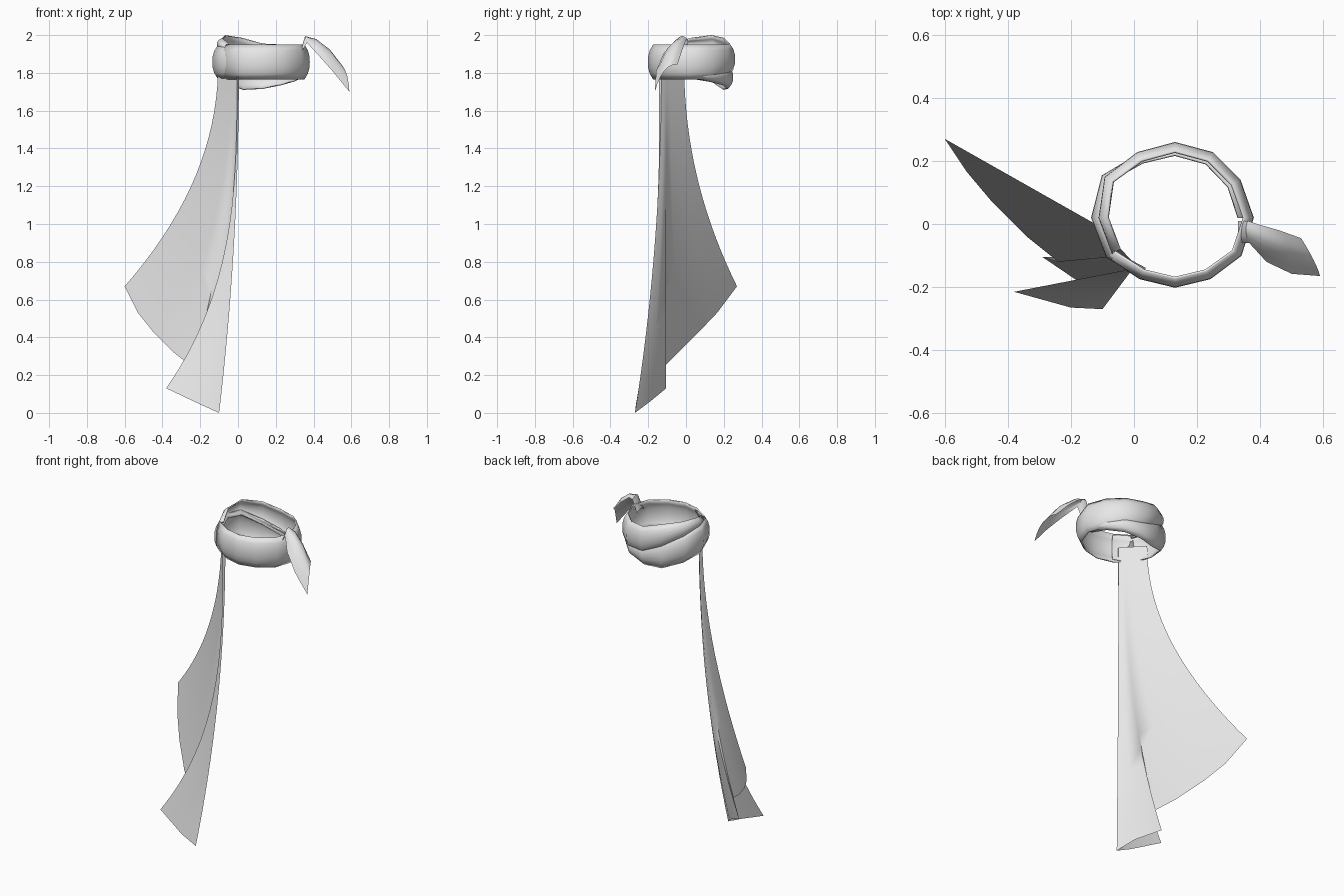
import bpy, bmesh, math
from mathutils import Vector

cube = bpy.data.objects.get("Cube")
if cube:
    bpy.data.objects.remove(cube, do_unlink=True)

cloth = bpy.data.materials.new("grey_cloth")
cloth.use_nodes = True
GREY = (0.8, 0.8, 0.8, 1)
cloth.diffuse_color = GREY
cloth.node_tree.nodes["Principled BSDF"].inputs["Base Color"].default_value = GREY


def loft(name, rows, thickness=0.0, angle=50):
    """Skin equal-length rows of points into a smooth cloth sheet."""
    bm = bmesh.new()
    grid = [[bm.verts.new(p) for p in row] for row in rows]
    for a, b in zip(grid, grid[1:]):
        for i in range(len(a) - 1):
            bm.faces.new((a[i], b[i], b[i + 1], a[i + 1]))
    mesh = bpy.data.meshes.new(name)
    bm.to_mesh(mesh)
    bm.free()
    mesh.materials.append(cloth)
    obj = bpy.data.objects.new(name, mesh)
    bpy.context.collection.objects.link(obj)
    if thickness:
        mod = obj.modifiers.new("thickness", "SOLIDIFY")
        mod.thickness = thickness
        mod.offset = -1
    bpy.ops.object.select_all(action="DESELECT")
    obj.select_set(True)
    bpy.context.view_layer.objects.active = obj
    bpy.ops.object.shade_smooth_by_angle(angle=math.radians(angle))
    return obj


# Ring outline: radius at every 30 degrees around the waist
CENTRE = Vector((0.13, 0.02, 0))
RADII = [0.25, 0.24, 0.24, 0.24, 0.24, 0.268, 0.262, 0.25, 0.225, 0.222, 0.225, 0.243]


def band(name, stations):
    """Bulging band through (30-degree step, low z, high z, radial offset)."""
    rows = []
    for step, low, high, offset in stations:
        a = math.radians(30 * step)
        out = Vector((math.cos(a), math.sin(a), 0))
        row = []
        for i in range(7):
            t = i / 6
            inset = 0.028 * abs(2 * t - 1) ** 2.5
            p = CENTRE + out * (RADII[step % 12] + offset - inset)
            p.z = low + (high - low) * t
            row.append(p)
        rows.append(row)
    return loft(name, rows, 0.008)


# Main band: across the front, then rising and narrowing over the back
front = [(s, 1.765, 1.95, 0) for s in range(-5, 2)]
band("main_band", front + [(2, 1.78, 1.95, 0), (3, 1.79, 1.955, 0), (4, 1.84, 1.985, 0),
                           (5, 1.90, 2.0, -0.01), (6, 1.92, 1.985, -0.02), (7, 1.92, 1.95, -0.02)])

# Lower band: sags beneath the main band at the back
band("lower_back_band", [(0, 1.77, 1.82, -0.02), (1, 1.755, 1.82, -0.015), (2, 1.735, 1.83, -0.012),
                         (3, 1.715, 1.84, -0.01), (4, 1.71, 1.88, -0.006), (5, 1.75, 1.93, 0),
                         (6, 1.77, 1.945, 0.004), (7, 1.77, 1.945, 0.002), (8, 1.78, 1.94, -0.006)])


def hang(top, end, power, count=18):
    """Hanging line that flares toward its lower end."""
    top, end = Vector(top), Vector(end)
    points = []
    for i in range(count + 1):
        t = i / count
        p = top.lerp(end, t ** power)
        p.z = top.z + (end.z - top.z) * t
        points.append(p)
    return points


# Long drape: back panel, pleat, front fold and front flap, as hem points
TOP_BACK, TOP_FRONT = Vector((-0.105, -0.01, 1.86)), Vector((0.005, -0.13, 1.86))
hem = [((-0.6, 0.27, 0.67), 0, 2.1), ((-0.53, 0.165, 0.53), 0.2, 2.1),
       ((-0.45, 0.07, 0.43), 0.4, 2.1), ((-0.34, -0.04, 0.32), 0.6, 2.1),
       ((-0.24, -0.12, 0.24), 0.75, 2.1), ((-0.29, -0.105, 0.13), 0.8, 2.5),
       ((-0.165, -0.19, 0.06), 0.9, 2.3), ((-0.1, -0.27, 0), 1, 2.1)]
columns = [hang(TOP_BACK.lerp(TOP_FRONT, f), end, p) for end, f, p in hem]
columns += [hang((0, -0.138, 1.86), (-0.2, -0.265, 0.045), 2.6),
            hang((-0.005, -0.142, 1.86), (-0.38, -0.215, 0.13), 3.2)]
loft("long_drape", columns, angle=60)

# Short tail: loops out of the band and falls to the side
back_edge = [(0.33, 0.01, 1.90), (0.36, 0.01, 1.975), (0.39, 0.0, 1.975), (0.46, -0.02, 1.92), (0.53, -0.045, 1.845)]
ridge = [(0.33, -0.03, 1.91), (0.355, -0.025, 1.995), (0.42, -0.055, 1.97), (0.495, -0.085, 1.91), (0.57, -0.115, 1.81)]
front_edge = [(0.33, -0.06, 1.90), (0.365, -0.06, 1.96), (0.42, -0.12, 1.90), (0.5, -0.158, 1.81), (0.59, -0.165, 1.70)]
tail_rows = []
for b, r, f in zip(back_edge, ridge, front_edge):
    b, r, f = Vector(b), Vector(r), Vector(f)
    peak = 2 * r - (b + f) / 2
    tail_rows.append([b * (1 - t) ** 2 + peak * 2 * t * (1 - t) + f * t ** 2
                      for t in (i / 6 for i in range(7))])
loft("short_tail", tail_rows)
